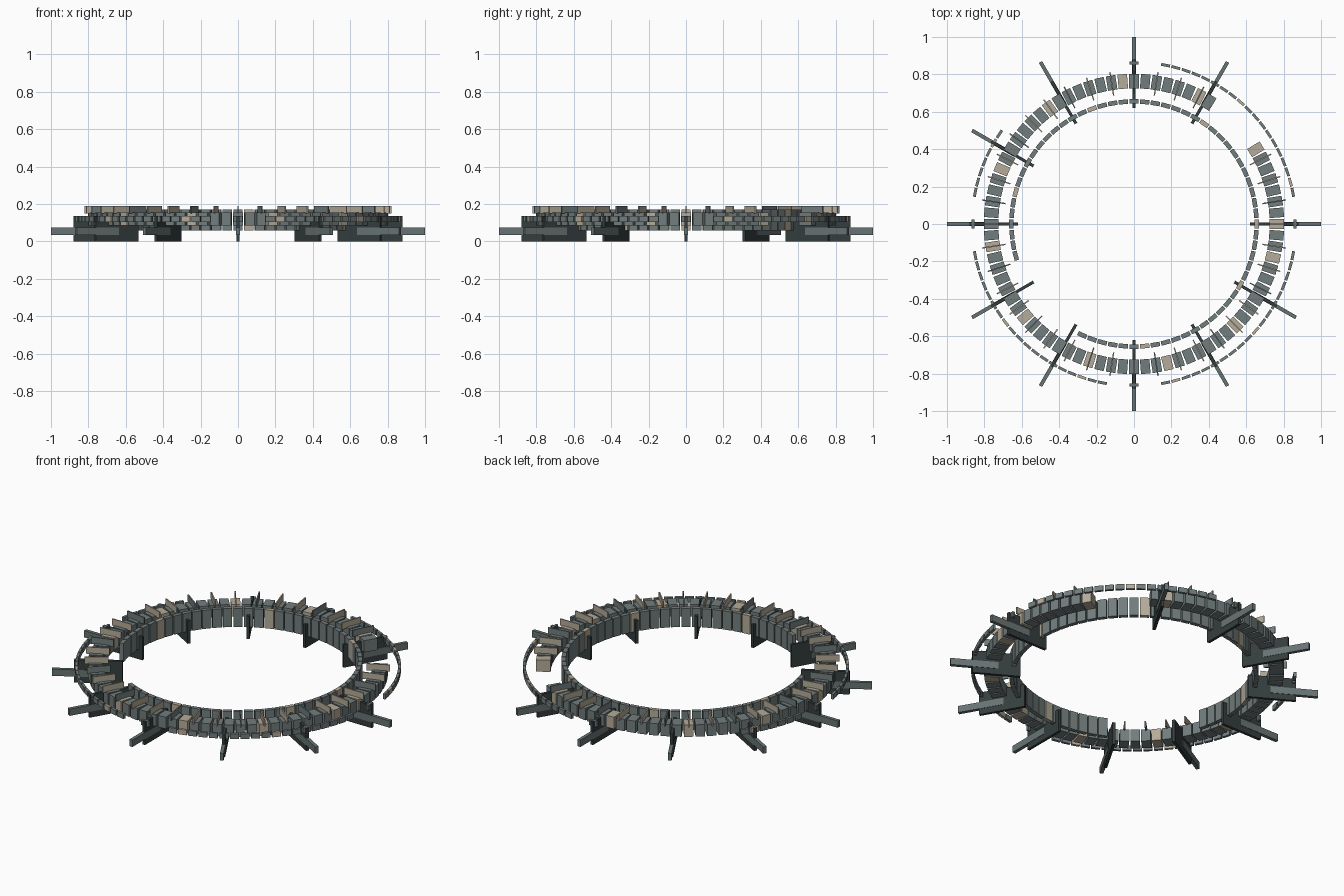
import bpy, bmesh, math
from mathutils import Matrix

if "Cube" in bpy.data.objects:
    bpy.data.objects.remove(bpy.data.objects["Cube"])


def material(name, rgb):
    m = bpy.data.materials.new(name)
    m.diffuse_color = (*rgb, 1)
    m.use_nodes = True
    m.node_tree.nodes["Principled BSDF"].inputs["Base Color"].default_value = m.diffuse_color
    return m


STONE = material("slate grey", (0.17, 0.205, 0.205))
BEIGE = material("warm beige", (0.46, 0.41, 0.32))
DARK = material("dark iron", (0.036, 0.048, 0.048))
STEEL = material("steel grey", (0.14, 0.175, 0.175))


def ring(name, angles, r0, r1, width, z0, z1, mats, rule=lambda i: 0):
    """Boxes set radially at the given (index, degrees) pairs."""
    bm = bmesh.new()
    for i, deg in angles:
        mat = (Matrix.Rotation(math.radians(deg), 4, 'Z')
               @ Matrix.Translation(((r0 + r1) / 2, 0, (z0 + z1) / 2))
               @ Matrix.Diagonal((r1 - r0, width, z1 - z0, 1)))
        made = bmesh.ops.create_cube(bm, size=1, matrix=mat)
        for f in {f for v in made["verts"] for f in v.link_faces}:
            f.material_index = rule(i)
    mesh = bpy.data.meshes.new(name)
    bm.to_mesh(mesh)
    bm.free()
    for m in mats:
        mesh.materials.append(m)
    ob = bpy.data.objects.new(name, mesh)
    bpy.context.collection.objects.link(ob)
    return ob


def steps(count, keep):
    return [(i, i * 360 / count) for i in range(count) if keep(i * 360 / count)]


def every(n, start=0):
    return lambda i: int(i % n == start)


TWO = [STONE, BEIGE]

# main ring of blocks, open on one side
ring("main_blocks", steps(80, lambda a: not 33 < a < 57),
     0.725, 0.803, 0.051, 0.085, 0.155, TWO, every(7))

# thin upright fins on top of the main ring
ring("top_fins", steps(40, lambda a: not 33 < a < 57),
     0.695, 0.822, 0.007, 0.15, 0.19, TWO, lambda i: int(i % 3 != 1))

# tall inner wall of thin plates, with one open arc
ring("inner_wall_plates", steps(72, lambda a: not 198 < a < 244),
     0.643, 0.667, 0.050, 0.06, 0.17, TWO, every(11))


# low outer band, broken at the axes and missing over one arc
def outer_keep(a):
    return 9.5 < a % 90 < 80.5 and not 92 < a < 144


ring("outer_band", steps(96, outer_keep),
     0.858, 0.873, 0.048, 0.105, 0.135, TWO, every(9, 4))

# radial support plates and the arms that reach outward
spokes = [(i, i * 30) for i in range(12) if i != 1]
ring("support_plates", spokes, 0.62, 0.88, 0.016, 0.0, 0.135, [DARK])
ring("outer_arms", spokes, 0.74, 1.0, 0.020, 0.035, 0.075, [STEEL])

# small clips on the four axis supports
ring("axis_clips", [(i, i * 90) for i in range(4)],
     0.853, 0.868, 0.05, 0.105, 0.137, [STEEL])
